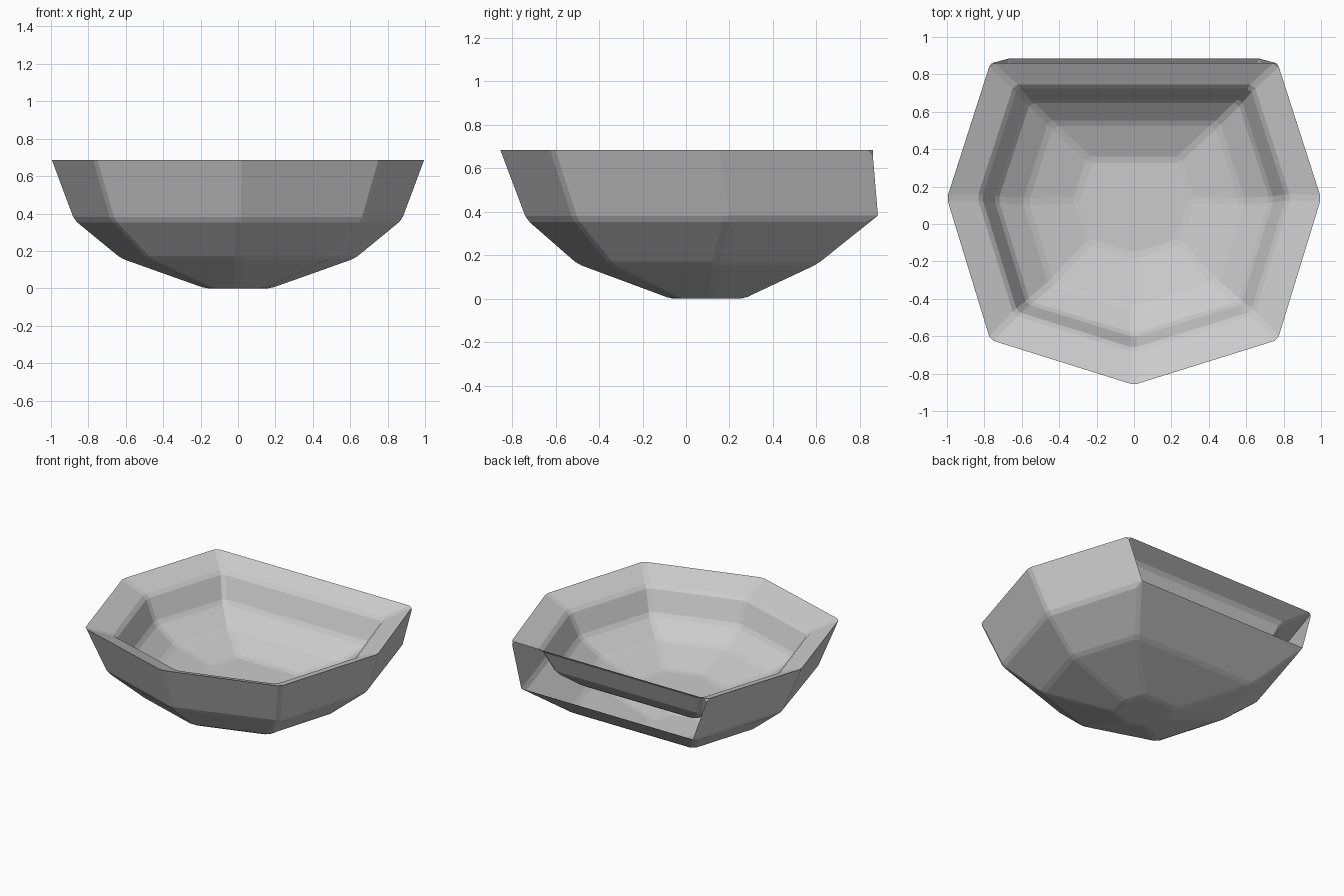
import bpy, bmesh

if "Cube" in bpy.data.objects:
    bpy.data.objects.remove(bpy.data.objects["Cube"])


def ring(bm, hw, front, back, z):
    """Seven-sided ring: straight back, pointed front."""
    d = back - front
    side, fc, cx = front + 0.58 * d, front + 0.14 * d, 0.768 * hw
    pts = [(-cx, back), (-hw, side), (-cx, fc), (0, front),
           (cx, fc), (hw, side), (cx, back)]
    return [bm.verts.new((x, y, z)) for x, y in pts]


def bridge(bm, a, b, skip_back=False):
    for i in range(7):
        if i == 6 and skip_back:
            continue
        j = (i + 1) % 7
        bm.faces.new((a[i], a[j], b[j], b[i]))


bm = bmesh.new()
# half width, front y, back y, height
base = ring(bm, 0.18, -0.075, 0.265, 0.0)
low = ring(bm, 0.63, -0.505, 0.605, 0.16)
mid = ring(bm, 0.88, -0.74, 0.86, 0.365)
rim = ring(bm, 1.0, -0.86, 0.86, 0.685)
lip = ring(bm, 0.82, -0.67, 0.73, 0.61)
in_wall = ring(bm, 0.74, -0.60, 0.66, 0.44)
in_low = ring(bm, 0.58, -0.46, 0.54, 0.335)
floor = ring(bm, 0.31, -0.17, 0.345, 0.255)

# Outer shell, open at the back above the middle ring
bm.faces.new(base[::-1])
bridge(bm, base, low)
bridge(bm, low, mid)
bridge(bm, mid, rim, skip_back=True)
# Sloping rim and inner basin
bridge(bm, rim, lip)
bridge(bm, lip, in_wall)
bridge(bm, in_wall, in_low)
bridge(bm, in_low, floor)
bm.faces.new(floor)
bmesh.ops.recalc_face_normals(bm, faces=bm.faces)

# Chamfer the creases but keep the outer rim crisp
rim_set = set(rim)
creases = [e for e in bm.edges
           if not e.is_boundary and not set(e.verts) <= rim_set]
bmesh.ops.bevel(bm, geom=creases, offset=0.018, segments=1,
                affect='EDGES', clamp_overlap=True)

me = bpy.data.meshes.new("faceted_basin")
bm.to_mesh(me)
bm.free()
basin = bpy.data.objects.new("faceted_basin", me)
bpy.context.collection.objects.link(basin)
